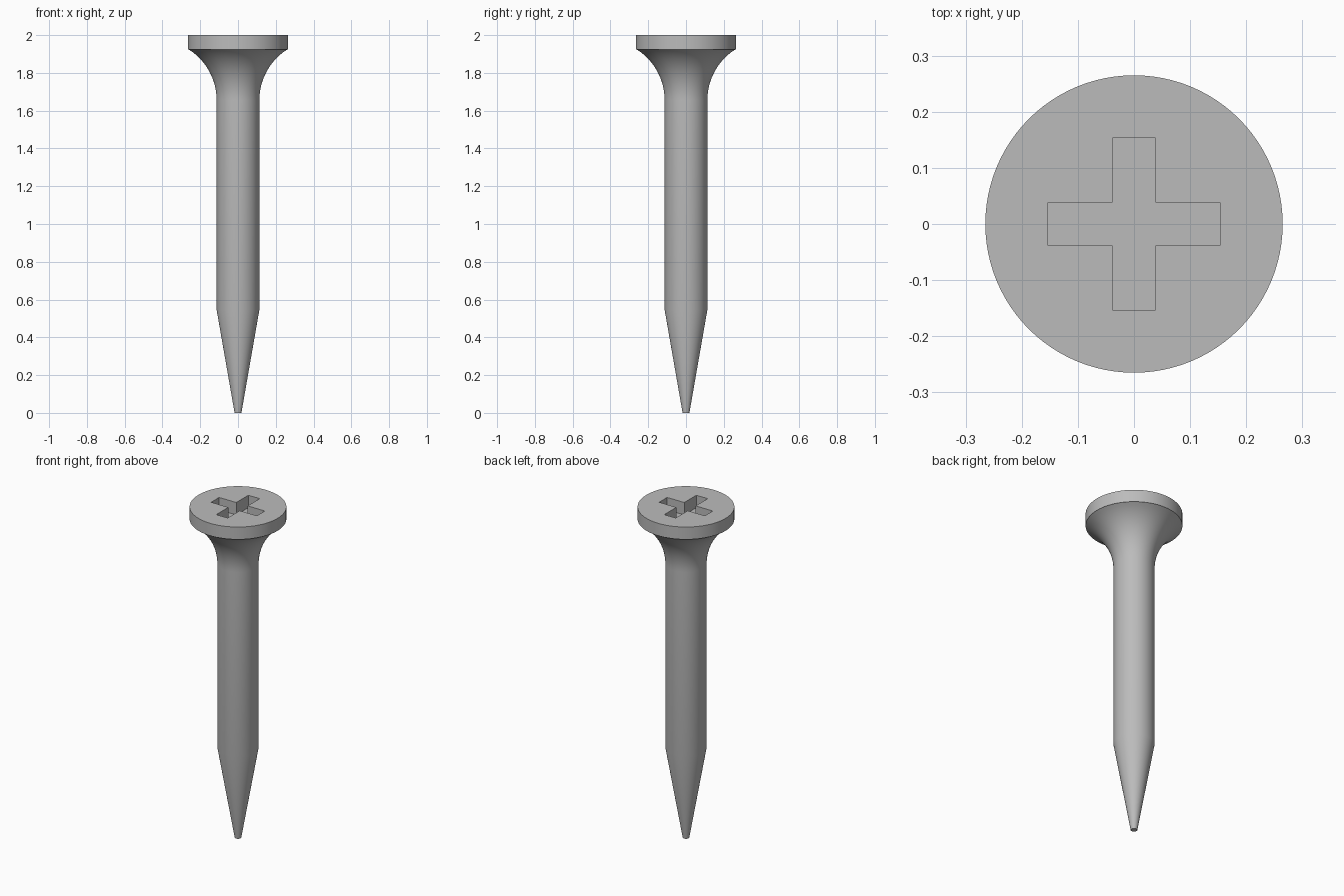
import bpy
import bmesh
import math
from mathutils import Matrix, Vector

cube = bpy.data.objects.get("Cube")
if cube:
    bpy.data.objects.remove(cube)

SEGMENTS = 96
TIP_R, SHANK_R, FLARE_R, HEAD_R = 0.018, 0.113, 0.262, 0.265
TAPER_Z, FLARE_Z, HEAD_Z, TOP_Z = 0.545, 1.655, 1.925, 2.0
ARM, HALF_WIDTH, DEPTH = 0.153, 0.038, 0.075

steel = bpy.data.materials.new("grey steel")
steel.use_nodes = True
grey = (0.5, 0.5, 0.5, 1)
steel.diffuse_color = grey
steel.node_tree.nodes["Principled BSDF"].inputs["Base Color"].default_value = grey


def make_object(name, bm):
    bmesh.ops.recalc_face_normals(bm, faces=bm.faces)
    mesh = bpy.data.meshes.new(name)
    bm.to_mesh(mesh)
    bm.free()
    mesh.materials.append(steel)
    obj = bpy.data.objects.new(name, mesh)
    bpy.context.collection.objects.link(obj)
    return obj


def lathe(name, profile):
    """Revolve (radius, height) points about z and cap both ends."""
    bm = bmesh.new()
    rings = []
    for r, z in profile:
        angles = [2 * math.pi * i / SEGMENTS for i in range(SEGMENTS)]
        rings.append([bm.verts.new((r * math.cos(a), r * math.sin(a), z)) for a in angles])
    for low, high in zip(rings, rings[1:]):
        for i in range(SEGMENTS):
            j = (i + 1) % SEGMENTS
            bm.faces.new((low[i], low[j], high[j], high[i]))
    bm.faces.new(rings[0])
    bm.faces.new(rings[-1])
    return make_object(name, bm)


# Tapered point, straight shank, circular flare and flat head
rise, spread = HEAD_Z - FLARE_Z, FLARE_R - SHANK_R
arc_r = (rise ** 2 + spread ** 2) / (2 * spread)
sweep = math.asin(rise / arc_r)
STEPS = 16
flare = [(SHANK_R + arc_r * (1 - math.cos(sweep * i / STEPS)),
          FLARE_Z + arc_r * math.sin(sweep * i / STEPS)) for i in range(STEPS + 1)]
screw = lathe("screw_body", [(TIP_R, 0), (SHANK_R, TAPER_Z)] + flare
              + [(HEAD_R, HEAD_Z), (HEAD_R, TOP_Z)])

# Cross-shaped prism that cuts the drive recess
bm = bmesh.new()
outline = []
for quarter in range(4):
    turn = Matrix.Rotation(quarter * math.pi / 2, 4, "Z")
    for x, y in ((ARM, -HALF_WIDTH), (ARM, HALF_WIDTH), (HALF_WIDTH, HALF_WIDTH)):
        outline.append(bm.verts.new(turn @ Vector((x, y, TOP_Z - DEPTH))))
base = bm.faces.new(outline)
raised = bmesh.ops.extrude_face_region(bm, geom=[base], use_keep_orig=True)
bmesh.ops.translate(bm, vec=(0, 0, DEPTH * 2),
                    verts=[v for v in raised["geom"] if isinstance(v, bmesh.types.BMVert)])
cutter = make_object("recess_cutter", bm)
cutter.hide_render = True

# Cut the recess, then smooth the round surfaces
cut = screw.modifiers.new("drive_recess", "BOOLEAN")
cut.operation = "DIFFERENCE"
cut.solver = "EXACT"
cut.object = cutter
bpy.ops.object.select_all(action="DESELECT")
bpy.context.view_layer.objects.active = screw
screw.select_set(True)
bpy.ops.object.modifier_apply(modifier=cut.name)
bpy.data.objects.remove(cutter)
bpy.ops.object.shade_smooth_by_angle(angle=math.radians(30))
